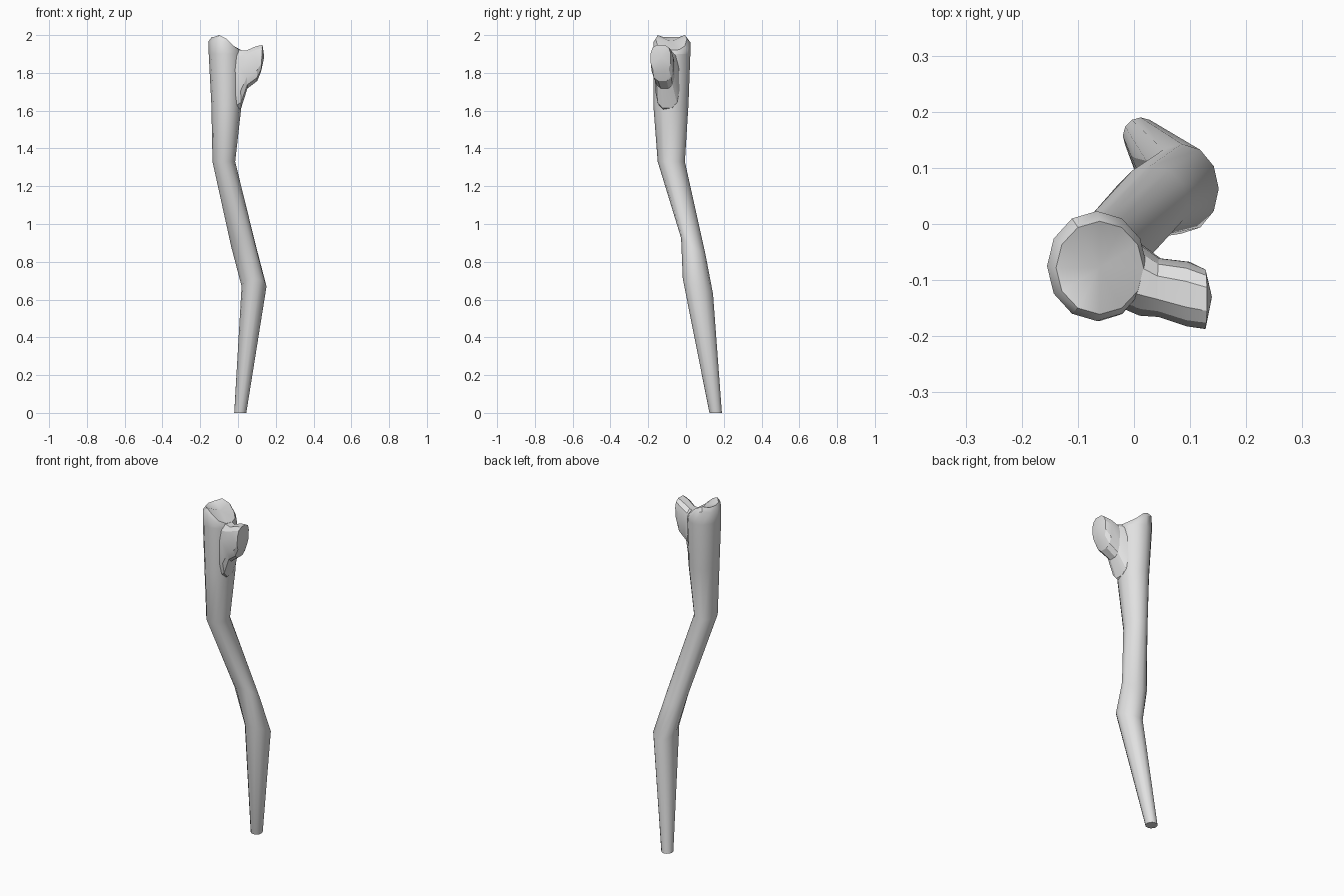
import bpy, bmesh
from math import sin, cos, pi, radians, copysign
from mathutils import Vector

cube = bpy.data.objects.get("Cube")
if cube:
    bpy.data.objects.remove(cube, do_unlink=True)

grey = bpy.data.materials.new("plain grey")
grey.use_nodes = True
grey.diffuse_color = (0.75, 0.75, 0.75, 1)
grey.node_tree.nodes["Principled BSDF"].inputs["Base Color"].default_value = grey.diffuse_color


def loft(name, rings, start, end, angle):
    """Skin a list of rings and close both ends with fans around two points."""
    bm = bmesh.new()
    loops = [[bm.verts.new(p) for p in ring] for ring in rings]
    n = len(loops[0])
    for a, b in zip(loops, loops[1:]):
        for i in range(n):
            j = (i + 1) % n
            bm.faces.new((a[i], a[j], b[j], b[i]))
    for loop, tip in ((loops[0], start), (loops[-1], end)):
        centre = bm.verts.new(tip)
        for i in range(n):
            bm.faces.new((loop[i], loop[(i + 1) % n], centre))
    bmesh.ops.recalc_face_normals(bm, faces=bm.faces[:])
    mesh = bpy.data.meshes.new(name)
    bm.to_mesh(mesh)
    bm.free()
    mesh.materials.append(grey)
    ob = bpy.data.objects.new(name, mesh)
    bpy.context.collection.objects.link(ob)
    bpy.ops.object.select_all(action='DESELECT')
    ob.select_set(True)
    bpy.context.view_layer.objects.active = ob
    bpy.ops.object.shade_smooth_by_angle(angle=radians(angle))
    return ob


SIDES = 12


def trunk_ring(x, y, z, rx, ry, slope=0):
    ring = []
    for i in range(SIDES):
        a = 2 * pi * i / SIDES
        dy = ry * sin(a)
        ring.append(Vector((x + rx * cos(a), y + dy, z + slope * dy)))
    return ring


def top_height(p):
    """The cut top falls away toward the side branch."""
    t = min(max((p.x + 0.10) / 0.12, 0), 1)
    return 2.0 - 0.08 * t * t * (3 - 2 * t) - (0.01 if p.x < -0.12 else 0)


# Bent stick, thin at the foot and thick at the head
trunk = [
    trunk_ring(0.012, 0.157, 0, 0.032, 0.033),
    trunk_ring(0.085, 0.063, 0.67, 0.066, 0.080, -0.5),
    trunk_ring(0.030, 0.039, 0.88, 0.066, 0.065, -0.7),
    trunk_ring(-0.075, -0.078, 1.33, 0.060, 0.072),
    trunk_ring(-0.061, -0.080, 1.63, 0.080, 0.093),
    trunk_ring(-0.066, -0.075, 1.90, 0.089, 0.098),
]
shoulder = trunk_ring(-0.066, -0.075, 0, 0.089, 0.098)
rim = trunk_ring(-0.061, -0.078, 0, 0.078, 0.083)
for p in shoulder:
    p.z = top_height(p) - 0.022
for p in rim:
    p.z = top_height(p)
trunk += [shoulder, rim]
crown = sum(rim, Vector()) / SIDES
loft("stick", trunk, (0.012, 0.157, 0), crown, 40)


def branch_ring(x, y0, y1, z0, z1, lean=0.0):
    """Rounded rectangle across the branch, between two widths and heights."""
    ring = []
    for i in range(SIDES):
        a = 2 * pi * (i + 0.5) / SIDES
        c, s = (copysign(abs(f(a)) ** 0.7, f(a)) for f in (cos, sin))
        ring.append(Vector((x + lean * s, (y0 + y1) / 2 + (y1 - y0) / 2 * c,
                            (z0 + z1) / 2 + (z1 - z0) / 2 * s)))
    return ring


# Short side branch, flaring out of the head and ending in a blunt stub
branch = [
    branch_ring(-0.025, -0.150, -0.020, 1.58, 1.925),
    branch_ring(0.012, -0.165, -0.035, 1.61, 1.925, -0.005),
    branch_ring(0.046, -0.167, -0.060, 1.715, 1.920, -0.004),
    branch_ring(0.097, -0.184, -0.066, 1.755, 1.942, -0.005),
    branch_ring(0.126, -0.188, -0.080, 1.805, 1.950, 0.004),
]
loft("side_branch", branch, (-0.025, -0.085, 1.75), (0.139, -0.130, 1.885), 20)
